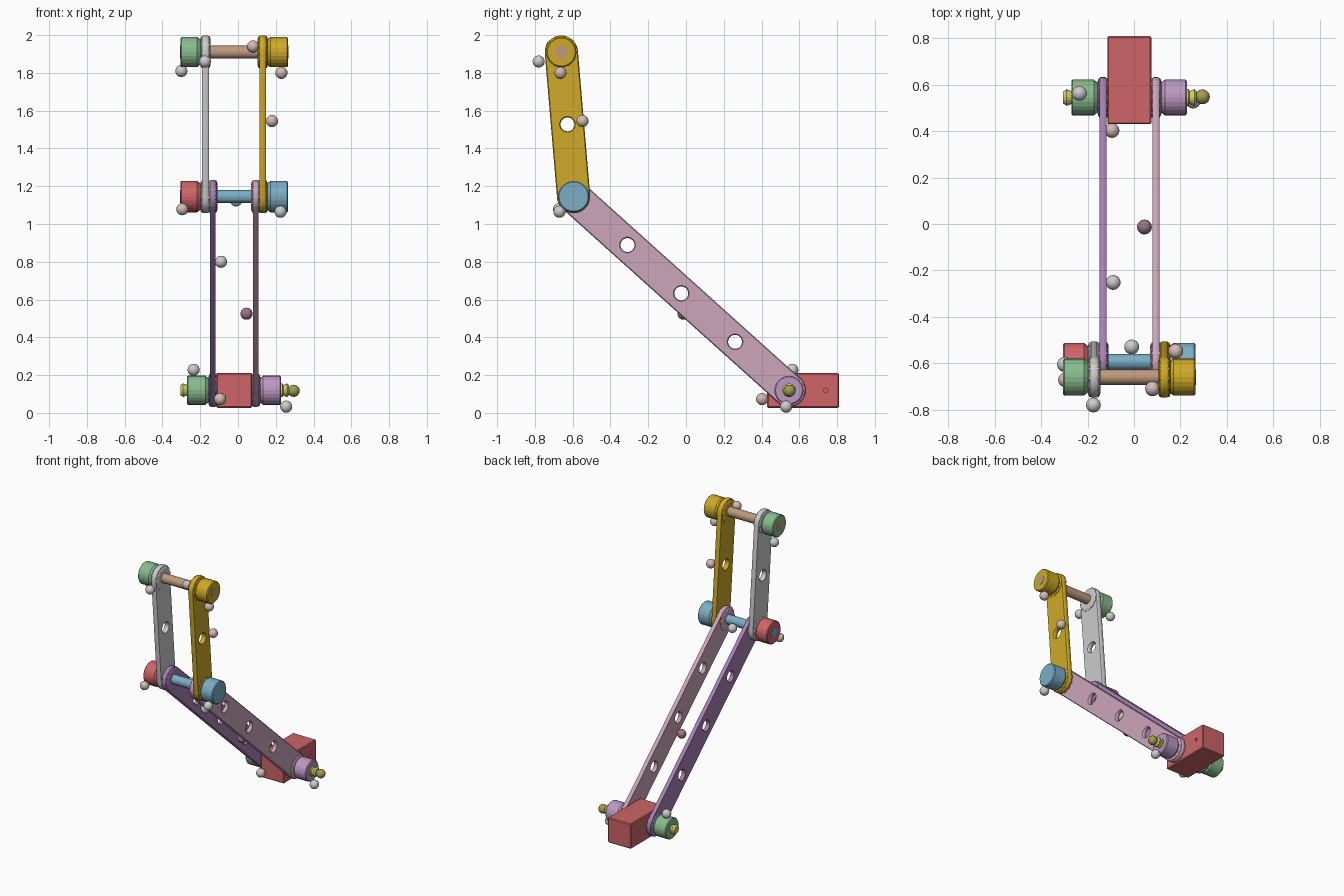
import bpy, bmesh
from math import sin, cos, pi
from mathutils import Vector, Matrix

if "Cube" in bpy.data.objects:
    bpy.data.objects.remove(bpy.data.objects["Cube"])

COLORS = {
    "red": (0.62, 0.13, 0.14), "green": (0.25, 0.5, 0.27), "purple": (0.38, 0.22, 0.45),
    "mauve": (0.6, 0.38, 0.5), "violet": (0.5, 0.32, 0.55), "gold": (0.62, 0.4, 0.02),
    "blue": (0.2, 0.42, 0.56), "brown": (0.52, 0.32, 0.2), "yellow": (0.66, 0.64, 0.15),
    "olive": (0.36, 0.33, 0.08), "plum": (0.32, 0.18, 0.24), "rose": (0.65, 0.5, 0.46),
}
MATS = {}


def paint(ob, color):
    if color is None:
        return
    if color not in MATS:
        MATS[color] = bpy.data.materials.new(color)
        MATS[color].diffuse_color = (*COLORS[color], 1)
    ob.data.materials.append(MATS[color])


def add(name, mesh, color):
    ob = bpy.data.objects.new(name, mesh)
    bpy.context.collection.objects.link(ob)
    paint(ob, color)
    return ob


def lathe(name, profile, joint, color, sides=24, tooth=0.0):
    """Turn (x, radius) points about an x-axis through joint=(y, z); tooth alternates the radius."""
    bm = bmesh.new()
    rings = []
    for x, r in profile:
        rings.append([bm.verts.new((x,
                                    joint[0] + (r - tooth * (i // 2 % 2)) * cos(2 * pi * i / sides),
                                    joint[1] + (r - tooth * (i // 2 % 2)) * sin(2 * pi * i / sides)))
                      for i in range(sides)])
    for a, b in zip(rings, rings[1:]):
        for i in range(sides):
            j = (i + 1) % sides
            bm.faces.new((a[i], a[j], b[j], b[i]))
    bm.faces.new(rings[0])
    bm.faces.new(rings[-1])
    bmesh.ops.recalc_face_normals(bm, faces=bm.faces)
    me = bpy.data.meshes.new(name)
    bm.to_mesh(me)
    bm.free()
    return add(name, me, color)


def arm(name, start, end, x, thick, holes, color, half=0.088):
    """Flat round-ended bar with drilled holes, filled from a 2D curve."""
    a, b = Vector((0, *start)), Vector((0, *end))
    length = (b - a).length
    cu = bpy.data.curves.new(name, 'CURVE')
    cu.dimensions, cu.fill_mode = '2D', 'BOTH'
    bev = 0.005
    cu.extrude, cu.bevel_depth, cu.bevel_resolution, cu.offset = thick / 2 - bev, bev, 0, -bev

    def loop(pts):
        sp = cu.splines.new('POLY')
        sp.points.add(len(pts) - 1)
        for p, c in zip(sp.points, pts):
            p.co = (*c, 0, 1)
        sp.use_cyclic_u = True

    n = 14
    loop([(length + half * cos(t), half * sin(t)) for t in [-pi / 2 + pi * i / n for i in range(n + 1)]] +
         [(half * cos(t), half * sin(t)) for t in [pi / 2 + pi * i / n for i in range(n + 1)]])
    for f in holes:
        loop([(length * f + 0.037 * cos(2 * pi * i / 20), 0.037 * sin(2 * pi * i / 20)) for i in range(20)])
    tmp = bpy.data.objects.new(name + "_outline", cu)
    bpy.context.collection.objects.link(tmp)
    dg = bpy.context.evaluated_depsgraph_get()
    me = bpy.data.meshes.new_from_object(tmp.evaluated_get(dg))
    bpy.data.objects.remove(tmp)
    u, w = (b - a).normalized(), Vector((1, 0, 0))
    m = Matrix((u, w.cross(u), w)).transposed().to_4x4()
    m.translation = a + w * x
    me.transform(m)
    ob = add(name, me, color)
    # toothed collars thickening both ends
    for tag, j in (("start", start), ("end", end)):
        t = thick / 2 + 0.009
        lathe(f"{name}_{tag}_collar", [(x - t, 0.07), (x - t + 0.006, 0.085), (x + t - 0.006, 0.085), (x + t, 0.07)],
              j, color, 48, 0.006)
    return ob


BASE, ELBOW, TIP = (0.545, 0.12), (-0.595, 1.145), (-0.66, 1.91)

# motor block with a small screw recess
bm = bmesh.new()
bmesh.ops.create_cube(bm, size=1, matrix=Matrix.Translation((-0.02, 0.62, 0.119)) @ Matrix.Diagonal((0.19, 0.38, 0.185, 1)))
bmesh.ops.bevel(bm, geom=bm.edges[:], offset=0.006, segments=1, affect='EDGES')
me = bpy.data.meshes.new("motor_block")
bm.to_mesh(me)
bm.free()
block = add("motor_block", me, "red")
cutter = lathe("screw_cutter", [(0.04, 0.011), (0.1, 0.011)], (0.74, 0.12), None, 12)
cutter.hide_render = True
cutter.hide_set(True)
cut = block.modifiers.new("screw_hole", 'BOOLEAN')
cut.object, cut.solver = cutter, 'EXACT'

# lower and upper arm pairs
thirds = (0.25, 0.5, 0.75)
arm("lower_arm_left", BASE, ELBOW, -0.133, 0.03, thirds, "purple")
arm("lower_arm_right", BASE, ELBOW, 0.094, 0.03, thirds, "mauve")
arm("upper_arm_left", ELBOW, TIP, -0.172, 0.036, (0.5,), None)
arm("upper_arm_right", ELBOW, TIP, 0.131, 0.036, (0.5,), "gold")

# axles running through each joint
lathe("base_axle", [(-0.305, 0.026), (-0.29, 0.036), (-0.27, 0.028), (-0.265, 0.036), (0.235, 0.036),
                    (0.24, 0.028), (0.26, 0.036), (0.27, 0.026)], BASE, "yellow", 16)
lathe("elbow_axle", [(-0.307, 0.034), (0.2, 0.034)], ELBOW, "blue")
lathe("tip_axle", [(-0.307, 0.034), (0.267, 0.034)], TIP, "brown")


# knobs closing the joints: chamfered drums, inner end first
def knob(name, inner, outer, joint, color, r=0.08):
    s = 1 if outer > inner else -1
    lathe(name, [(inner, r - 0.022), (inner + s * 0.028, r), (outer - s * 0.006, r), (outer, r - 0.006)],
          joint, color)


knob("tip_knob_left", -0.188, -0.305, TIP, "green")
knob("tip_knob_right", 0.143, 0.265, TIP, "gold")
knob("elbow_knob_left", -0.188, -0.305, ELBOW, "red", 0.083)
knob("elbow_knob_right", 0.143, 0.265, ELBOW, "blue", 0.083)
knob("base_knob_left", -0.145, -0.27, BASE, "green", 0.077)
knob("base_knob_right", 0.105, 0.228, BASE, "violet", 0.077)

# small marker balls around the joints and arms
BALLS = [(-0.30, -0.605, 1.81, None), (-0.175, -0.78, 1.86, None), (0.08, -0.71, 1.94, "rose"),
         (0.23, -0.665, 1.80, "rose"), (0.18, -0.548, 1.545, "rose"), (-0.295, -0.672, 1.078, "rose"),
         (-0.01, -0.53, 1.125, None), (0.225, -0.67, 1.065, None), (-0.09, -0.252, 0.80, None),
         (0.045, -0.013, 0.525, "plum"), (-0.235, 0.563, 0.228, None), (-0.095, 0.403, 0.073, "rose"),
         (0.255, 0.53, 0.033, None), (0.295, 0.548, 0.117, "olive")]
for i, (x, y, z, color) in enumerate(BALLS):
    bm = bmesh.new()
    bmesh.ops.create_uvsphere(bm, u_segments=20, v_segments=12, radius=0.032, matrix=Matrix.Translation((x, y, z)))
    for f in bm.faces:
        f.smooth = True
    me = bpy.data.meshes.new(f"marker_ball_{i + 1}")
    bm.to_mesh(me)
    bm.free()
    add(me.name, me, color)

for m in bpy.data.materials:
    if m.users and not m.is_grease_pencil:
        m.use_nodes = True
        m.node_tree.nodes["Principled BSDF"].inputs["Base Color"].default_value = m.diffuse_color
